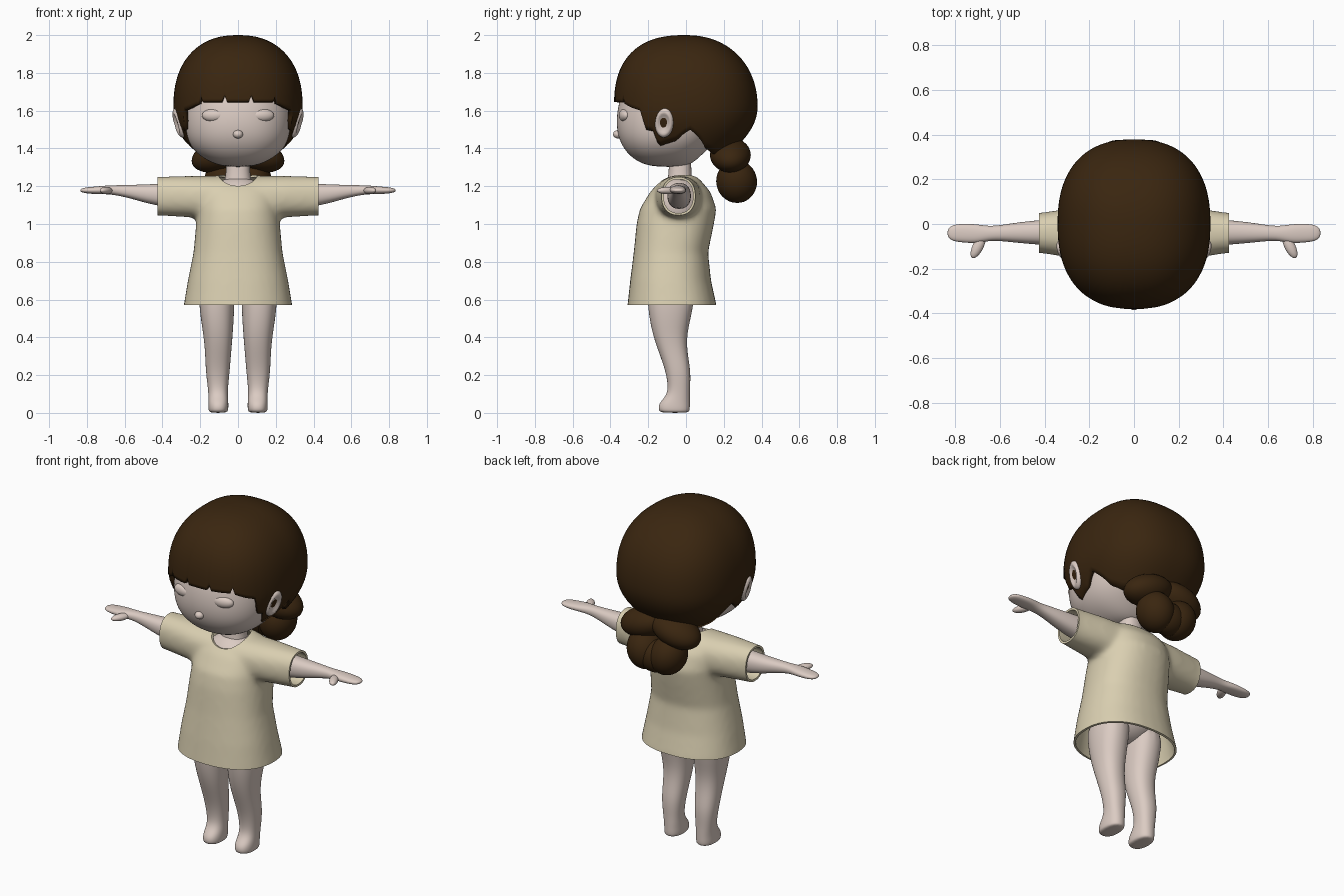
import bpy, bmesh, math
from mathutils import Matrix, Vector, Euler

if "Cube" in bpy.data.objects:
    bpy.data.objects.remove(bpy.data.objects["Cube"])


def material(name, rgb):
    m = bpy.data.materials.new(name)
    m.diffuse_color = (*rgb, 1)
    m.use_nodes = True
    m.node_tree.nodes["Principled BSDF"].inputs["Base Color"].default_value = m.diffuse_color
    return m


SKIN = material("skin", (0.71, 0.60, 0.545))
CLOTH = material("cream cloth", (0.70, 0.625, 0.44))
HAIR = material("dark brown hair", (0.042, 0.019, 0.005))


def make(name, bm, mat, mirror=False, subsurf=0):
    bmesh.ops.recalc_face_normals(bm, faces=bm.faces)
    me = bpy.data.meshes.new(name)
    bm.to_mesh(me)
    bm.free()
    me.shade_smooth()
    me.materials.append(mat)
    ob = bpy.data.objects.new(name, me)
    bpy.context.collection.objects.link(ob)
    if subsurf:
        s = ob.modifiers.new("smooth", 'SUBSURF')
        s.levels = s.render_levels = subsurf
    if mirror:
        ob.modifiers.new("mirror", 'MIRROR').use_mirror_merge = False
    return ob


def loft_bm(rings, axis='z', n=16, power=2.3):
    """rings: (t, u0, u1, v0, v1); u,v = x,y for axis z and y,z for axis x"""
    bm = bmesh.new()
    loops = []
    for t, u0, u1, v0, v1 in rings:
        loop = []
        for i in range(n):
            a = 2 * math.pi * i / n
            c, s = math.cos(a), math.sin(a)
            u = (u0 + u1) / 2 + (u1 - u0) / 2 * math.copysign(abs(c) ** (2 / power), c)
            v = (v0 + v1) / 2 + (v1 - v0) / 2 * math.copysign(abs(s) ** (2 / power), s)
            loop.append(bm.verts.new((u, v, t) if axis == 'z' else (t, u, v)))
        loops.append(loop)
    for a, b in zip(loops, loops[1:]):
        for i in range(n):
            j = (i + 1) % n
            bm.faces.new((a[i], a[j], b[j], b[i]))
    bm.faces.new(loops[0])
    bm.faces.new(loops[-1])
    return bm


def ball_bm(loc, radii, rot=(0, 0, 0)):
    bm = bmesh.new()
    m = Matrix.LocRotScale(Vector(loc), Euler(rot), Vector(radii))
    bmesh.ops.create_uvsphere(bm, u_segments=32, v_segments=20, radius=1, matrix=m)
    return bm


def symmetric(rows):
    return [(z, -r, r, f, b) for z, r, f, b in rows]


def bake(ob):
    """replace the mesh by its modified result"""
    dg = bpy.context.evaluated_depsgraph_get()
    me = bpy.data.meshes.new_from_object(ob.evaluated_get(dg))
    ob.modifiers.clear()
    ob.data = me


# Head, face relief, neck and body
make("head", loft_bm(symmetric([
    (1.302, .07, -.17, -.01), (1.325, .145, -.25, .04), (1.37, .218, -.31, .09),
    (1.43, .266, -.35, .15), (1.5, .288, -.37, .2), (1.6, .296, -.37, .25),
    (1.75, .28, -.33, .25), (1.88, .15, -.15, .13)]), n=24), SKIN, subsurf=2)
make("nose", ball_bm((0, -.36, 1.475), (.026, .026, .022)), SKIN)
make("eyelid", ball_bm((.13, -.326, 1.575), (.062, .028, .034), (0, 0, .18)), SKIN, mirror=True)
make("neck", loft_bm(symmetric([(1.15, .085, -.11, .05), (1.22, .075, -.1, .035),
     (1.28, .063, -.092, .028), (1.38, .063, -.09, .03)])), SKIN, subsurf=2)
make("chest", ball_bm((0, -.045, 1.1), (.165, .138, .15)), SKIN)
make("hips", ball_bm((0, -.075, .76), (.2, .15, .17)), SKIN)

# Ears with a hollow on the outer side
bm = ball_bm((0, 0, 0), (1, 1, 1))
for v in bm.verts:
    d = math.hypot(v.co.y, v.co.z)
    if v.co.x > 0 and d < .75:
        v.co.x -= .9 * (1 - (d / .75) ** 2)
bm.transform(Matrix.LocRotScale(Vector((.312, -.115, 1.535)), Euler((-.15, .25, -.25)),
                                Vector((.028, .05, .08))))
make("ear", bm, SKIN, mirror=True)

# Arms and thumbs
make("arm", loft_bm([
    (.15, -.11, .04, 1.06, 1.23), (.42, -.095, .02, 1.09, 1.213), (.55, -.082, .004, 1.13, 1.208),
    (.64, -.072, -.012, 1.152, 1.206), (.70, -.088, 0, 1.158, 1.204), (.76, -.084, .002, 1.158, 1.198),
    (.815, -.078, -.002, 1.163, 1.193), (.836, -.055, -.025, 1.172, 1.184)], 'x'),
    SKIN, mirror=True, subsurf=2)
make("thumb", ball_bm((.698, -.1, 1.177), (.058, .024, .019), (0, 0, -1.1)), SKIN, mirror=True)

# Legs with feet
make("leg", loft_bm([
    (0, .062, .148, -.13, .012), (.012, .05, .158, -.148, .022), (.05, .05, .158, -.146, .022),
    (.085, .052, .157, -.11, .022), (.13, .053, .16, -.094, .022), (.22, .043, .172, -.108, .027),
    (.32, .035, .175, -.145, .008), (.42, .026, .185, -.18, .005), (.55, .018, .208, -.205, .04),
    (.72, .012, .21, -.21, .06)]), SKIN, mirror=True, subsurf=2)

# Shirt: body and sleeves fused, trimmed open, thickened, neckline cut
bm = loft_bm(symmetric([
    (.48, .298, -.318, .17), (.57, .288, -.31, .162), (.7, .266, -.296, .133),
    (.85, .236, -.277, .117), (1.0, .222, -.262, .148), (1.08, .215, -.245, .162),
    (1.17, .21, -.19, .13), (1.235, .18, -.13, .075), (1.26, .1, -.09, .04)]), n=32)
tmp = bpy.data.meshes.new("sleeve_part")
sleeves = loft_bm([(-.5, -.13, .05, 1.045, 1.25), (-.42, -.13, .05, 1.045, 1.25),
                   (-.25, -.155, .075, 1.035, 1.255), (0, -.18, .1, 1.0, 1.255),
                   (.25, -.155, .075, 1.035, 1.255), (.42, -.13, .05, 1.045, 1.25),
                   (.5, -.13, .05, 1.045, 1.25)], 'x', n=32)
bmesh.ops.recalc_face_normals(sleeves, faces=sleeves.faces)
sleeves.to_mesh(tmp)
sleeves.free()
bm.from_mesh(tmp)
bpy.data.meshes.remove(tmp)
shirt = make("shirt", bm, CLOTH)
r = shirt.modifiers.new("fuse", 'REMESH')
r.mode, r.voxel_size, r.use_smooth_shade = 'VOXEL', .014, True
s = shirt.modifiers.new("soften", 'SMOOTH')
s.factor, s.iterations = .5, 12
bake(shirt)
bm = bmesh.new()
bm.from_mesh(shirt.data)
for co, no in (((0, 0, .572), (0, 0, -1)), ((.425, 0, 0), (1, 0, 0)), ((-.425, 0, 0), (-1, 0, 0))):
    bmesh.ops.bisect_plane(bm, geom=bm.verts[:] + bm.edges[:] + bm.faces[:],
                           plane_co=co, plane_no=no, clear_outer=True)
bm.to_mesh(shirt.data)
bm.free()
s = shirt.modifiers.new("thickness", 'SOLIDIFY')
s.thickness, s.offset = .012, -1
cutter = make("neck_cutter", ball_bm((0, -.085, 1.275), (.105, .15, .085)), CLOTH)
cutter.hide_render = True
b = shirt.modifiers.new("neckline", 'BOOLEAN')
b.operation, b.object, b.solver = 'DIFFERENCE', cutter, 'EXACT'
bake(shirt)
bpy.data.objects.remove(cutter)
shirt.data.materials.clear()
shirt.data.materials.append(CLOTH)
shirt.data.shade_smooth()
shirt.data.set_sharp_from_angle(angle=math.radians(50))

# Hair cap: rounded shell whose lower edge follows (angle from front, height)
EDGE = [(0, 1.645), (30, 1.645), (45, 1.615), (55, 1.60), (58, 1.50), (66, 1.49), (68, 1.41),
        (84, 1.44), (92, 1.5), (109, 1.40), (125, 1.37), (180, 1.37)]


def edge_z(deg):
    for (a, za), (b, zb) in zip(EDGE, EDGE[1:]):
        if deg <= b:
            z = za + (zb - za) * (deg - a) / (b - a)
            break
    notch = any(abs(deg - k) < 1.2 for k in (9, 31.5))
    return z + (.035 if notch else 0)


def swell(z, p, k):
    if z > 1.62:
        return max(0, 1 - ((z - 1.62) / .38) ** p) ** (1 / p)
    return 1 - k * ((1.62 - z) / .25) ** 2


bm = bmesh.new()
COLS, ROWS = 160, 28
grid = []
for i in range(COLS):
    a = 2 * math.pi * i / COLS
    deg = math.degrees(a) if i <= COLS / 2 else 360 - math.degrees(a)
    low = edge_z(min(deg, 180))
    c, s = math.cos(a), math.sin(a)
    col = []
    for j in range(ROWS + 1):
        z = 2 - (2 - low) * (1 - math.cos(j / ROWS * math.pi / 2)) ** .95
        x = .342 * swell(z, 2.3, .33) * math.copysign(abs(s) ** .84, s)
        ry = .381 * swell(z, 2.5, .2) if c > 0 else .379 * swell(z, 2.15, .41)
        col.append(bm.verts.new((x, -ry * math.copysign(abs(c) ** .84, c), z)))
    grid.append(col)
for i in range(COLS):
    p, q = grid[i], grid[(i + 1) % COLS]
    for j in range(ROWS):
        bm.faces.new((p[j], p[j + 1], q[j + 1], q[j]))
bmesh.ops.remove_doubles(bm, verts=bm.verts, dist=.0003)
cap = make("hair_cap", bm, HAIR)
s = cap.modifiers.new("thickness", 'SOLIDIFY')
s.thickness, s.offset = .025, -1

# Low gathered tail: two upper knots and two lower lobes meeting in the middle
make("hair_knot", ball_bm((.1, .235, 1.365), (.15, .108, .085), (0, .3, 0)), HAIR, mirror=True)
make("tail_lobe", ball_bm((.075, .268, 1.225), (.1, .108, .115), (.15, .35, 0)), HAIR, mirror=True)
make("tail_tip", ball_bm((0, .28, 1.205), (.11, .085, .092)), HAIR)
